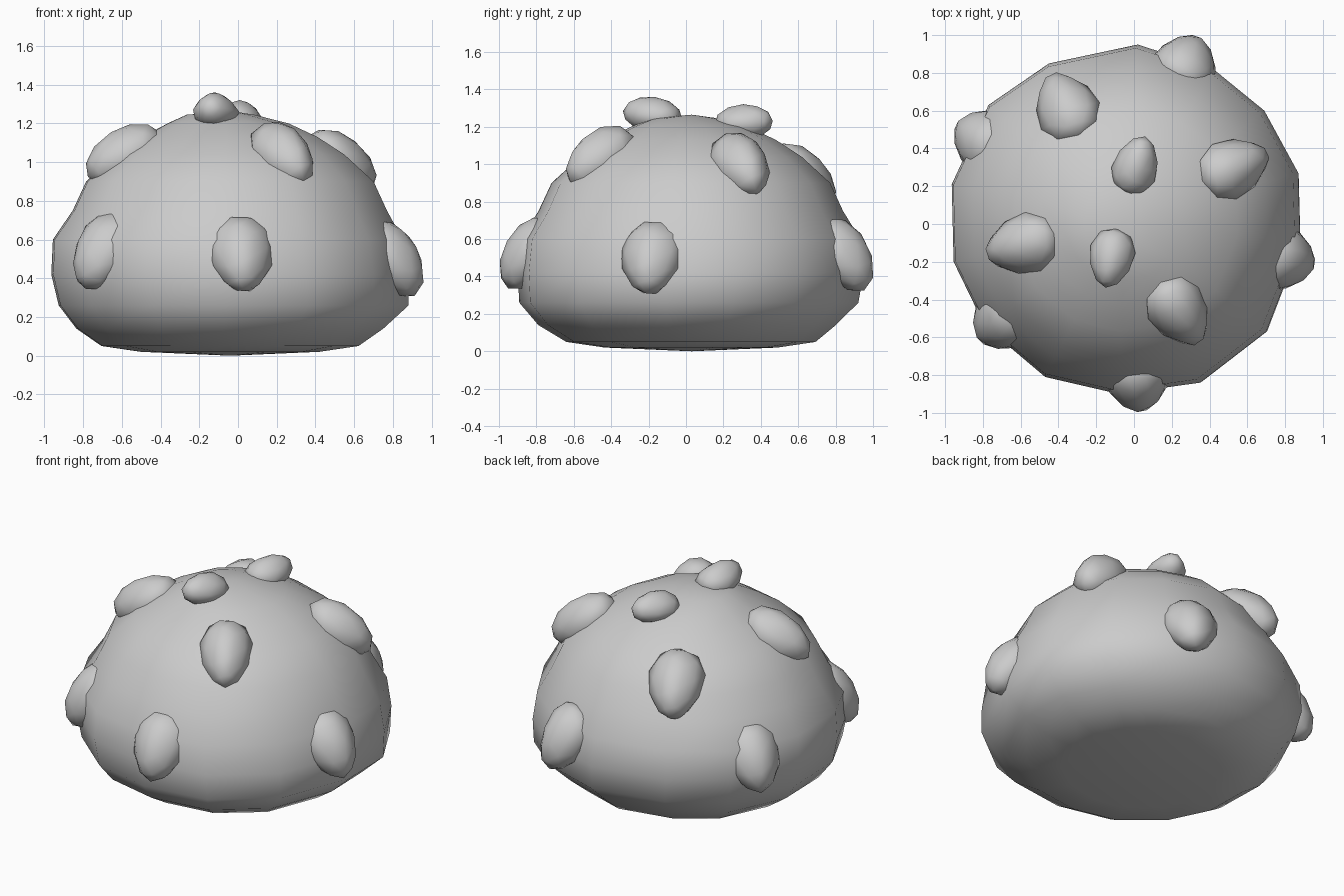
import bpy, bmesh, math
from mathutils import Vector, Matrix

cube = bpy.data.objects.get("Cube")
if cube:
    bpy.data.objects.remove(cube, do_unlink=True)

grey = bpy.data.materials.new("plain grey")
grey.use_nodes = True
colour = (0.6, 0.6, 0.6, 1)
grey.diffuse_color = colour
grey.node_tree.nodes["Principled BSDF"].inputs["Base Color"].default_value = colour

CENTRE = Vector((-0.04, 0.03, 0))   # dome axis
AIM = Vector((-0.08, 0.03, 0))      # bumps point away from here


def finish(bm, name):
    bmesh.ops.recalc_face_normals(bm, faces=bm.faces)
    for face in bm.faces:
        face.smooth = True
    mesh = bpy.data.meshes.new(name)
    bm.to_mesh(mesh)
    bm.free()
    mesh.materials.append(grey)
    obj = bpy.data.objects.new(name, mesh)
    bpy.context.collection.objects.link(obj)
    return obj


# Dome: an uneven outline stacked in scaled rings (height, scale, shift x, shift y)
outline = [(0.88, -0.1), (0.87, 0.27), (0.69, 0.6), (0.42, 0.82), (0.02, 0.95),
           (-0.45, 0.85), (-0.77, 0.63), (-0.965, 0.21), (-0.955, -0.2),
           (-0.79, -0.54), (-0.47, -0.81), (-0.08, -0.9), (0.35, -0.84), (0.7, -0.57)]
profile = [(0.02, 0.5, 0, 0), (0.05, 0.72, 0, 0), (0.14, 0.86, 0, -0.02),
           (0.26, 0.98, 0.02, -0.01), (0.42, 1.0, 0, 0), (0.6, 0.98, -0.01, 0),
           (0.75, 0.88, 0, 0), (0.9, 0.805, 0, 0), (1.04, 0.64, 0, 0),
           (1.13, 0.49, 0, 0), (1.2, 0.34, -0.01, -0.01), (1.245, 0.19, -0.05, -0.03)]


def build_dome():
    bm = bmesh.new()
    rings = []
    for z, scale, dx, dy in profile:
        ring = []
        for x, y in outline:
            p = CENTRE + (Vector((x, y, 0)) - CENTRE) * scale
            ring.append(bm.verts.new((p.x + dx, p.y + dy, z)))
        rings.append(ring)
    n = len(outline)
    for low, high in zip(rings, rings[1:]):
        for i in range(n):
            j = (i + 1) % n
            bm.faces.new((low[i], low[j], high[j], high[i]))
    # Pinch the ends to a shallow base and a soft crown
    for ring, z in ((rings[0], 0.0), (rings[-1], 1.265)):
        tip = bm.verts.new((CENTRE.x, CENTRE.y, z))
        for i in range(n):
            bm.faces.new((ring[i], ring[(i + 1) % n], tip))
    finish(bm, "dome_body")


# Bump: a rounded teardrop lying on the slope, pointed downhill
def build_bump(name, position, lean, size, width):
    bm = bmesh.new()
    bmesh.ops.create_icosphere(bm, subdivisions=2, radius=1)
    for v in bm.verts:
        taper = (1 - 0.22 * v.co.y) * (1 - 0.3 * max(v.co.z, 0))
        v.co = Vector((v.co.x * width * taper, v.co.y * 0.218, v.co.z * 0.13)) * size
    place = Vector(position)
    out = place - AIM
    out.z = 0
    out.normalize()
    up = Vector((0, 0, 1))
    a = math.radians(lean)
    normal = out * math.cos(a) + up * math.sin(a)
    downhill = out * math.sin(a) - up * math.cos(a)
    side = downhill.cross(normal)
    turn = Matrix((side, downhill, normal)).transposed().to_4x4()
    bm.transform(Matrix.Translation(place) @ turn)
    finish(bm, name)


build_dome()
bumps = [
    ("crown_bump_front", (-0.12, -0.18, 1.265), 97, 0.74, 0.16),
    ("crown_bump_back", (0.01, 0.31, 1.225), 92, 0.74, 0.16),
    ("shoulder_bump_right", (-0.59, -0.11, 1.04), 59, 1.03, 0.155),
    ("shoulder_bump_front", (0.24, -0.465, 1.04), 54, 1.04, 0.15),
    ("shoulder_bump_left", (0.53, 0.3, 1.0), 53, 1.04, 0.15),
    ("shoulder_bump_back", (-0.36, 0.62, 0.935), 49, 1.05, 0.16),
    ("side_bump_front", (0.02, -0.845, 0.525), 29, 1.0, 0.172),
    ("side_bump_left", (0.81, -0.185, 0.5), 29, 1.0, 0.172),
    ("side_bump_back", (0.28, 0.855, 0.515), 29, 1.0, 0.172),
    ("side_bump_right", (-0.81, 0.455, 0.515), 29, 1.0, 0.172),
    ("side_bump_front_right", (-0.705, -0.515, 0.54), 29, 1.02, 0.175),
]
for bump in bumps:
    build_bump(*bump)
